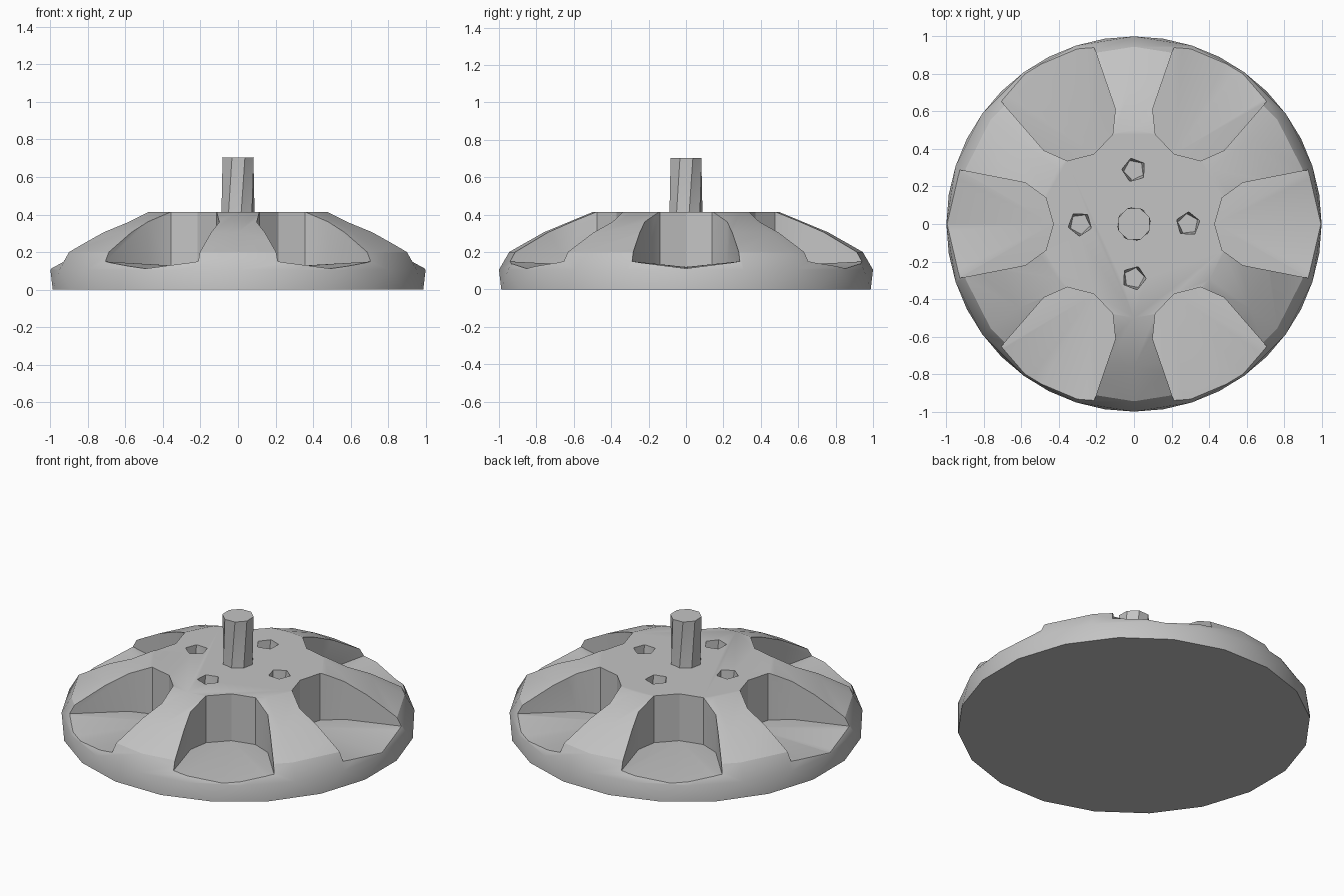
import bpy, bmesh
from math import cos, sin, pi, radians

cube = bpy.data.objects.get("Cube")
if cube:
    bpy.data.objects.remove(cube, do_unlink=True)

GREY = (0.55, 0.55, 0.55, 1.0)
metal = bpy.data.materials.new("grey_metal")
metal.use_nodes = True
metal.diffuse_color = GREY
metal.node_tree.nodes["Principled BSDF"].inputs["Base Color"].default_value = GREY


def make_object(name, bm):
    bmesh.ops.recalc_face_normals(bm, faces=bm.faces)
    mesh = bpy.data.meshes.new(name)
    bm.to_mesh(mesh)
    bm.free()
    mesh.materials.append(metal)
    obj = bpy.data.objects.new(name, mesh)
    bpy.context.collection.objects.link(obj)
    return obj


def loft(bm, rings, sides, centre=(0, 0)):
    """Closed solid through rings of (radius, height, turn in degrees)."""
    loops = []
    for radius, z, turn in rings:
        angles = [2 * pi * i / sides + radians(turn) for i in range(sides)]
        loops.append([bm.verts.new((centre[0] + radius * cos(a),
                                    centre[1] + radius * sin(a), z)) for a in angles])
    for low, high in zip(loops, loops[1:]):
        for i in range(sides):
            j = (i + 1) % sides
            bm.faces.new((low[i], low[j], high[j]))
            bm.faces.new((low[i], high[j], high[i]))
    bm.faces.new(loops[0])
    bm.faces.new(loops[-1])


def pocket(bm, angle):
    """Upright prism with a rounded inner end and a faintly dished floor."""
    half = [(0.43, 0, 0.12), (0.47, 0.14, 0.12), (0.58, 0.22, 0.125),
            (0.94, 0.29, 0.15), (1.1, 0.322, 0.15), (1.1, 0, 0.11)]
    outline = half + [(r, -t, z) for r, t, z in reversed(half[1:-1])]
    c, s = cos(angle), sin(angle)
    low = [bm.verts.new((r * c - t * s, r * s + t * c, z)) for r, t, z in outline]
    high = [bm.verts.new((v.co.x, v.co.y, 0.6)) for v in low]
    n = len(low)
    for i in range(n):
        j = (i + 1) % n
        bm.faces.new((low[i], low[j], high[j], high[i]))
    bm.faces.new(high)
    for i in range(1, n - 1):
        bm.faces.new((low[0], low[i], low[i + 1]))


# Domed hub body
bm = bmesh.new()
loft(bm, [(1.0, 0, 9), (1.0, 0.105, 0), (0.945, 0.2, 0),
          (0.76, 0.305, 0), (0.5, 0.413, 0)], 20)
body = make_object("hub_body", bm)

# Six pockets between the spokes and four bolt holes
bm = bmesh.new()
for k in range(6):
    pocket(bm, k * pi / 3)
for k in range(4):
    a = k * pi / 2
    loft(bm, [(0.055, 0.31, 25 + 90 * k), (0.066, 0.43, 15 + 90 * k)], 5,
         (0.288 * cos(a), 0.288 * sin(a)))
cutter = make_object("pocket_cutter", bm)
cutter.hide_render = True

cut = body.modifiers.new("cut_pockets", "BOOLEAN")
cut.operation = "DIFFERENCE"
cut.solver = "EXACT"
cut.object = cutter
bpy.context.view_layer.update()
graph = bpy.context.evaluated_depsgraph_get()
carved = bpy.data.meshes.new_from_object(body.evaluated_get(graph))
body.modifiers.clear()
body.data = carved
bpy.data.objects.remove(cutter, do_unlink=True)

# Central shaft, slightly twisted
bm = bmesh.new()
loft(bm, [(0.09, 0.39, 10), (0.09, 0.703, 24)], 8)
shaft = make_object("centre_shaft", bm)

# Smooth the dome while keeping pocket rims sharp
bpy.ops.object.select_all(action="DESELECT")
for obj in (body, shaft):
    obj.select_set(True)
bpy.context.view_layer.objects.active = body
bpy.ops.object.shade_smooth_by_angle(angle=radians(30))
